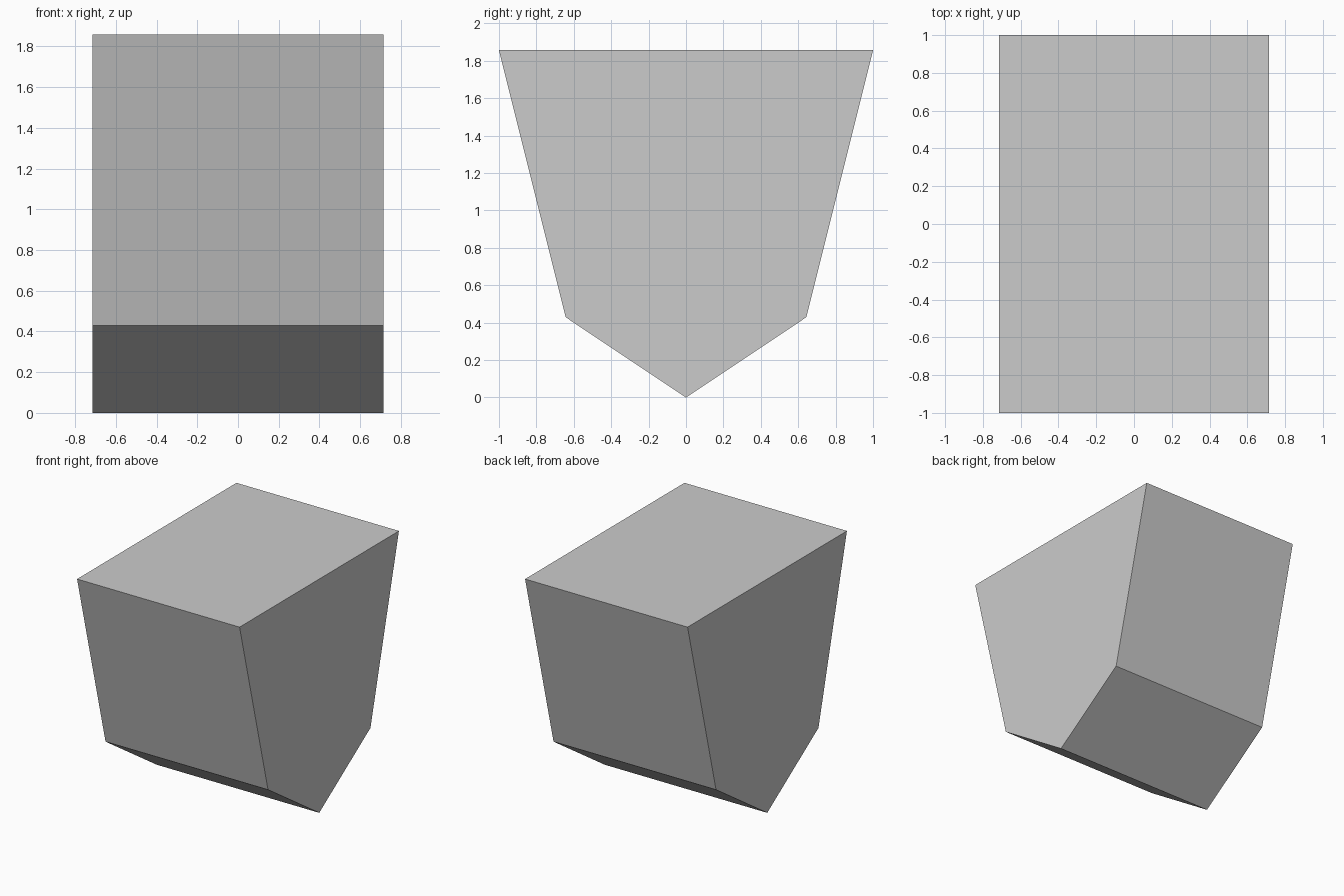
import bpy, bmesh

if "Cube" in bpy.data.objects:
    bpy.data.objects.remove(bpy.data.objects["Cube"])

HALF_LENGTH = 0.714
# Right half of the end profile as (y, z), from the top down
half = [(1.0, 1.857), (0.643, 0.429)]
profile = half + [(0.0, 0.0)] + [(-y, z) for y, z in reversed(half)]

# Five-sided prism: end face extruded along x
bm = bmesh.new()
end = bm.faces.new([bm.verts.new((-HALF_LENGTH, y, z)) for y, z in profile])
result = bmesh.ops.extrude_face_region(bm, geom=[end], use_keep_orig=True)
moved = [v for v in result["geom"] if isinstance(v, bmesh.types.BMVert)]
bmesh.ops.translate(bm, verts=moved, vec=(2 * HALF_LENGTH, 0, 0))
bmesh.ops.recalc_face_normals(bm, faces=bm.faces[:])

mesh = bpy.data.meshes.new("tapered_block")
bm.to_mesh(mesh)
bm.free()
block = bpy.data.objects.new("tapered_block", mesh)
bpy.context.collection.objects.link(block)
